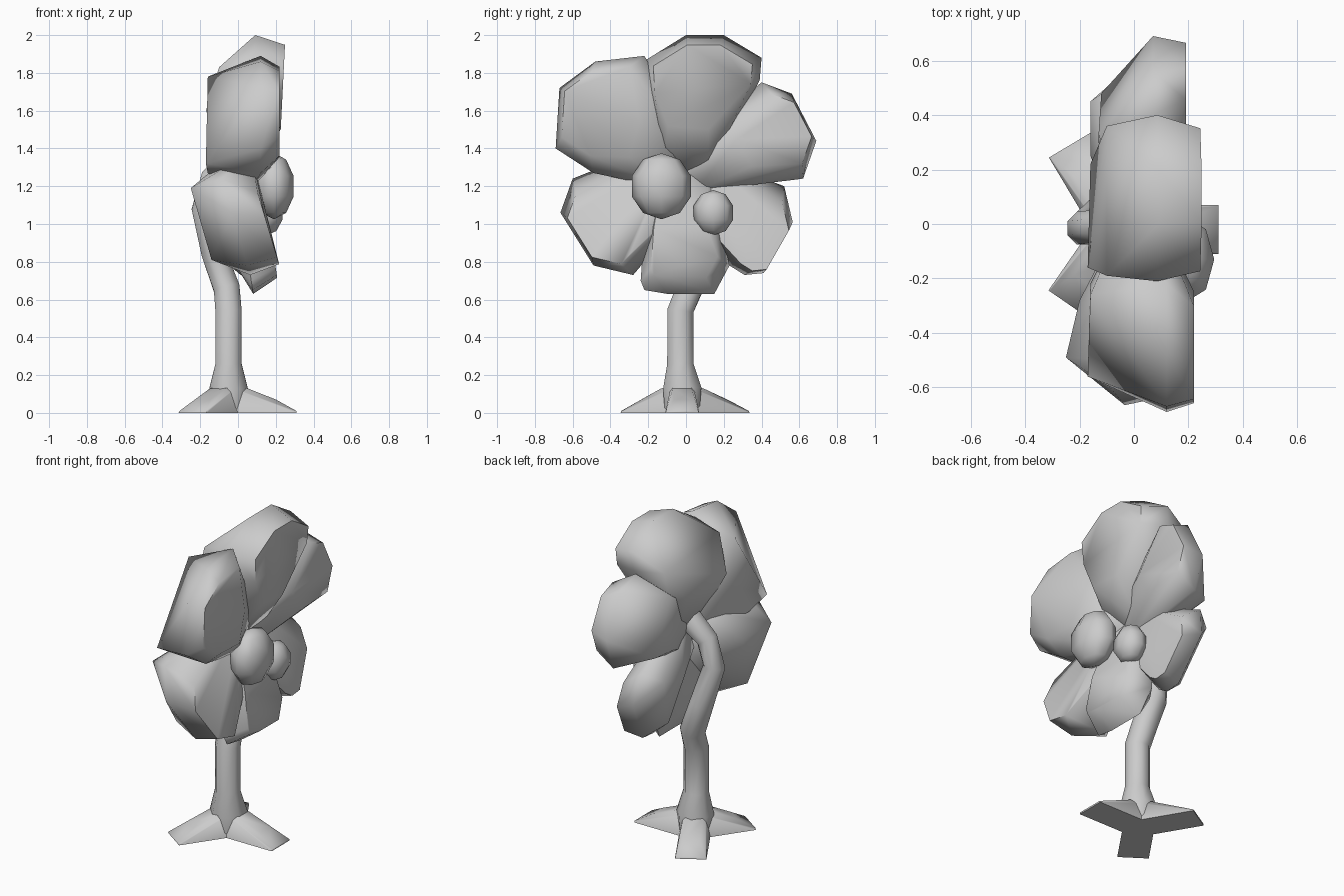
import bpy, bmesh, math
from mathutils import Vector

if "Cube" in bpy.data.objects:
    bpy.data.objects.remove(bpy.data.objects["Cube"])

HUB = Vector((0.04, 0.0, 1.28))


def finish(name, bm, angle=50):
    bmesh.ops.recalc_face_normals(bm, faces=bm.faces[:])
    me = bpy.data.meshes.new(name)
    bm.to_mesh(me)
    bm.free()
    ob = bpy.data.objects.new(name, me)
    bpy.context.collection.objects.link(ob)
    bpy.ops.object.select_all(action='DESELECT')
    ob.select_set(True)
    bpy.context.view_layer.objects.active = ob
    bpy.ops.object.shade_smooth_by_angle(angle=math.radians(angle))
    return ob


def hull(name, points, angle=50):
    bm = bmesh.new()
    for p in points:
        bm.verts.new(p)
    res = bmesh.ops.convex_hull(bm, input=bm.verts[:])
    junk = {g for g in res['geom_interior'] + res['geom_unused']
            if isinstance(g, bmesh.types.BMVert)}
    bmesh.ops.delete(bm, geom=list(junk), context='VERTS')
    return finish(name, bm, angle)


def petal(name, outline, back, xm, xf, tilt=0.0, sf=0.76, push=0.1, neck=0.12):
    """Widest outline (y, z) at xm, smaller rim at xf, a few back corners, tapering to the hub."""
    n = len(outline)
    cy = sum(p[0] for p in outline) / n
    cz = sum(p[1] for p in outline) / n
    d = Vector((0, cy, cz - HUB.z)).normalized()
    t = Vector((0, -d.z, d.y))
    pts = [HUB + Vector((dx, 0, 0)) + t * s * neck for dx in (-0.06, 0.03) for s in (-1, 1)]
    pts += [Vector(p) for p in back]
    for x, s, q in ((xm, 1.0, 0.0), (xf, sf, push)):
        for y, z in outline:
            yy = cy + (y - cy) * s + cy * q
            zz = cz + (z - cz) * s + (cz - HUB.z) * q
            pts.append(Vector((x + tilt * (zz - cz), yy, zz)))
    return hull(name, pts, 65)


# Six fleshy petals cupped towards +x
petal("petal_top", [(-0.21, 1.87), (0.0, 2.0), (0.2, 2.0), (0.4, 1.88),
                    (0.39, 1.76), (0.13, 1.48), (-0.12, 1.5), (-0.2, 1.7)],
      [(-0.1, -0.19, 1.83), (-0.17, -0.16, 1.6), (-0.1, 0.36, 1.78), (-0.16, 0.22, 1.58)],
      0.08, 0.24, 0.05, 0.86, -0.04)
petal("petal_upper_back", [(0.4, 1.75), (0.56, 1.69), (0.69, 1.44), (0.62, 1.24),
                           (0.25, 1.22), (0.14, 1.42)],
      [(-0.13, 0.33, 1.64), (-0.12, 0.48, 1.3), (-0.13, 0.3, 1.29)],
      0.07, 0.19, 0.0, 0.72)
petal("petal_lower_back", [(0.24, 1.24), (0.52, 1.2), (0.565, 1.01), (0.41, 0.74),
                           (0.31, 0.73), (0.23, 0.78), (0.1, 1.0)],
      [(-0.16, 0.45, 1.15), (-0.09, 0.3, 0.82), (-0.16, 0.25, 1.1)],
      -0.02, 0.1, -0.15)
petal("petal_bottom", [(-0.22, 0.98), (-0.24, 0.7), (-0.22, 0.65), (-0.1, 0.63),
                       (0.15, 0.63), (0.23, 0.78), (0.15, 1.0)],
      [(0.0, -0.15, 0.76), (0.0, 0.14, 0.76)],
      0.06, 0.2, -0.15, 0.75, -0.1)
petal("petal_lower_front", [(-0.5, 1.28), (-0.6, 1.24), (-0.665, 1.06), (-0.49, 0.78),
                            (-0.28, 0.73), (-0.22, 0.8), (-0.22, 1.2)],
      [(-0.25, -0.49, 1.19), (-0.14, -0.41, 0.81), (-0.2, -0.28, 1.15)],
      -0.02, 0.15, -0.3, 0.74, 0.06)
petal("petal_upper_front", [(-0.22, 1.89), (-0.48, 1.86), (-0.67, 1.72), (-0.69, 1.4),
                            (-0.49, 1.27), (-0.22, 1.26), (-0.15, 1.5)],
      [(-0.16, -0.26, 1.78), (-0.17, -0.56, 1.32), (-0.16, -0.22, 1.5), (-0.16, -0.4, 1.27)],
      0.12, 0.22, 0.0, 0.76, 0.08)

# Two small buds in the flower centre
for name, loc, size in (("bud_large", (0.19, -0.13, 1.2), (0.11, 0.165, 0.175)),
                        ("bud_small", (0.15, 0.145, 1.06), (0.09, 0.11, 0.12))):
    bm = bmesh.new()
    bmesh.ops.create_uvsphere(bm, u_segments=8, v_segments=5, radius=1.0)
    for v in bm.verts:
        v.co = Vector(loc) + Vector([a * b for a, b in zip(v.co, size)])
    finish(name, bm, 60)

# Stem lofted along a bent path: x, y, z, radius
path = [(-0.05, -0.02, 0.02, 0.1), (-0.05, -0.02, 0.13, 0.11), (-0.05, -0.03, 0.26, 0.075),
        (-0.05, -0.03, 0.54, 0.075), (-0.06, 0.02, 0.66, 0.075), (-0.13, 0.03, 0.85, 0.07),
        (-0.185, -0.015, 1.08, 0.065), (-0.14, -0.01, 1.24, 0.065), (0.0, 0.0, 1.36, 0.08)]
bm = bmesh.new()
rings = []
for i, p in enumerate(path):
    a, b = path[max(i - 1, 0)], path[min(i + 1, len(path) - 1)]
    d = (Vector(b[:3]) - Vector(a[:3])).normalized()
    q = Vector((0, 0, 1)).rotation_difference(d)
    rings.append([bm.verts.new(Vector(p[:3]) + q @ Vector(
        (p[3] * math.cos(k * math.tau / 8 + 0.39), p[3] * math.sin(k * math.tau / 8 + 0.39), 0)))
        for k in range(8)])
for r, s in zip(rings, rings[1:]):
    for k in range(8):
        bm.faces.new((r[k], r[(k + 1) % 8], s[(k + 1) % 8], s[k]))
bm.faces.new(rings[0])
bm.faces.new(rings[-1])
finish("stem", bm, 60)

# Three splayed roots ending in flat, wide tips
base = Vector((-0.05, -0.02, 0))
for i, tip in enumerate(((0.31, -0.02), (-0.235, 0.29), (-0.24, -0.295))):
    d = Vector((tip[0], tip[1], 0)) - base
    length = d.length
    d.normalize()
    side = Vector((-d.y, d.x, 0))
    pts = []
    for dist, w, z in ((length, 0.09, 0), (length, 0.085, 0.01), (length * 0.7, 0.045, 0.07),
                       (0.1, 0.05, 0.13), (0.0, 0.09, 0), (0, 0.06, 0.14)):
        pts += [base + d * dist + side * w * s + Vector((0, 0, z)) for s in (-1, 1)]
    hull(f"root_{i + 1}", pts, 65)
